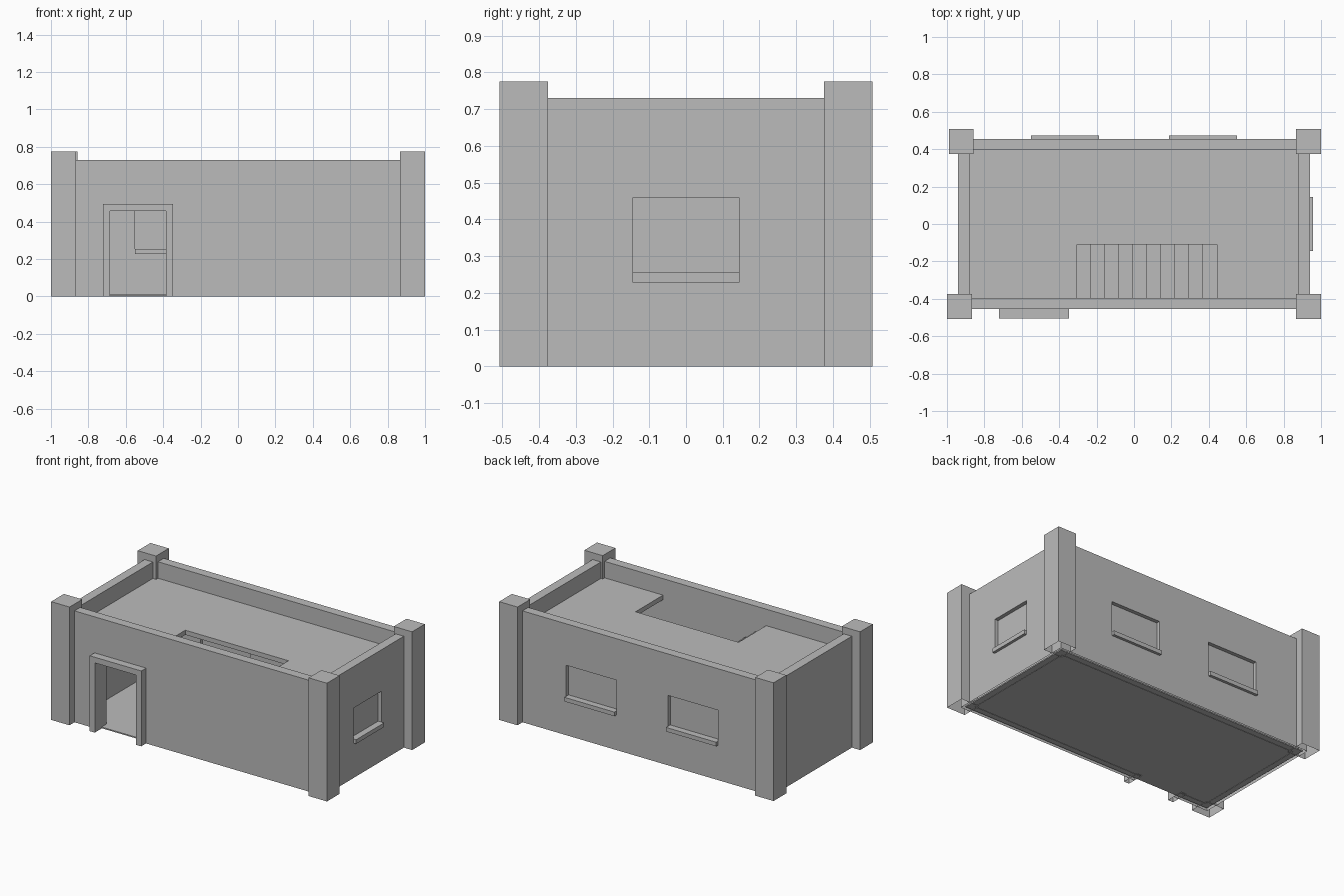
import bpy
import bmesh

cube = bpy.data.objects.get("Cube")
if cube:
    bpy.data.objects.remove(cube)

grey = bpy.data.materials.new("plain grey")
grey.use_nodes = True
grey.diffuse_color = (0.5, 0.5, 0.5, 1)
grey.node_tree.nodes["Principled BSDF"].inputs["Base Color"].default_value = (0.5, 0.5, 0.5, 1)


def box(name, x, y, z, open_bottom=False):
    """Box from (min, max) ranges on each axis."""
    bm = bmesh.new()
    bmesh.ops.create_cube(bm, size=1)
    for v in bm.verts:
        v.co = [r[0] if c < 0 else r[1] for c, r in zip(v.co, (x, y, z))]
    if open_bottom:
        drop_bottom(bm, z[0])
    mesh = bpy.data.meshes.new(name)
    bm.to_mesh(mesh)
    bm.free()
    mesh.materials.append(grey)
    obj = bpy.data.objects.new(name, mesh)
    bpy.context.collection.objects.link(obj)
    return obj


def drop_bottom(bm, level):
    bm.normal_update()
    faces = [f for f in bm.faces
             if f.normal.z < -0.9 and abs(f.calc_center_median().z - level) < 0.002]
    bmesh.ops.delete(bm, geom=faces, context='FACES')


def cut(obj, *ranges):
    """Subtract boxes, bake the result and remove the cutters."""
    cutters = []
    for r in ranges:
        cutter = box("cutter", *r)
        cutter.hide_render = True
        mod = obj.modifiers.new("cut", 'BOOLEAN')
        mod.operation = 'DIFFERENCE'
        mod.solver = 'EXACT'
        mod.object = cutter
        cutters.append(cutter)
    bpy.context.view_layer.update()
    graph = bpy.context.evaluated_depsgraph_get()
    mesh = bpy.data.meshes.new_from_object(obj.evaluated_get(graph))
    obj.modifiers.clear()
    obj.data = mesh
    for cutter in cutters:
        bpy.data.objects.remove(cutter)


# Main dimensions
WALL_X, WALL_Y = 0.94, 0.455
THICK = 0.06
IN_X, IN_Y = WALL_X - THICK, WALL_Y - THICK
WALL_TOP, ROOF, SLAB = 0.73, 0.622, 0.03
SILL_Z, WIN_Z = (0.228, 0.255), (0.228, 0.458)
DOOR_X, DOOR_TOP = (-0.685, -0.385), 0.457
FRAME = 0.037
STAIR_X, STAIR_Y = (-0.305, 0.443), (-IN_Y, -0.11)
BACK_WINDOWS = {"right": (-0.55, -0.187), "left": (0.187, 0.55)}
SIDE_WINDOW = (-0.145, 0.145)

# Four walls with door and window openings
walls = box("walls", (-WALL_X, WALL_X), (-WALL_Y, WALL_Y), (0, WALL_TOP))
cut(walls,
    ((-IN_X, IN_X), (-IN_Y, IN_Y), (-0.1, 1)),
    (DOOR_X, (-0.6, -0.3), (-0.1, DOOR_TOP)),
    *[(x, (0.3, 0.6), WIN_Z) for x in BACK_WINDOWS.values()],
    ((0.8, 1.1), SIDE_WINDOW, WIN_Z))
bm = bmesh.new()
bm.from_mesh(walls.data)
drop_bottom(bm, 0)
bm.to_mesh(walls.data)
bm.free()

# Ground floor and roof slab with the stair opening
box("floor", (-0.92, 0.92), (-0.435, 0.435), (0.002, 0.01))
roof = box("roof", (-IN_X, IN_X), (-IN_Y, IN_Y), (ROOF - SLAB, ROOF))
cut(roof, (STAIR_X, (-0.42, STAIR_Y[1]), (0.5, 0.8)))

# Corner posts
for front, ys in (("front", (-0.507, -0.375)), ("back", (0.375, 0.507))):
    for side, xs in (("right", (-1, -0.867)), ("left", (0.867, 1))):
        shift = 0.01 if (front, side) == ("back", "right") else 0
        box(f"{front}_{side}_post", [v + shift for v in xs], ys, (0, 0.775), True)

# Door frame: one arch through the wall
frame_x = (DOOR_X[0] - FRAME, DOOR_X[1] + FRAME)
frame = box("door_frame", frame_x, (-0.505, -0.385), (0, DOOR_TOP + FRAME))
cut(frame, (DOOR_X, (-0.6, -0.3), (-0.1, DOOR_TOP)))
bm = bmesh.new()
bm.from_mesh(frame.data)
drop_bottom(bm, 0)
bm.to_mesh(frame.data)
bm.free()

# Window panes and sills
LIP = 0.018
PANE = 0.01


def span(outer):
    """Depth ranges of a sill and a pane in a wall with this outer face."""
    middle = outer - THICK / 2
    return (outer - THICK - LIP, outer + LIP), (middle - PANE / 2, middle + PANE / 2)


sill, pane = span(WALL_Y)
for side, xs in BACK_WINDOWS.items():
    box(f"back_{side}_sill", xs, sill, SILL_Z)
    box(f"back_{side}_pane", xs, pane, (SILL_Z[1], WIN_Z[1]))
sill, pane = span(WALL_X)
box("side_sill", sill, SIDE_WINDOW, SILL_Z)
box("side_pane", pane, SIDE_WINDOW, (SILL_Z[1], WIN_Z[1]))

# Stairs climbing towards the right side, made from one stepped profile
STEPS = 10
run = (STAIR_X[1] - STAIR_X[0]) / STEPS
rise = ROOF / (STEPS + 1)
profile = [(STAIR_X[0], 0.01), (STAIR_X[1], 0.01)]
for i in range(STEPS):
    height = rise * (i + 1)
    profile += [(STAIR_X[1] - run * i, height), (STAIR_X[1] - run * (i + 1), height)]
bm = bmesh.new()
face = bm.faces.new([bm.verts.new((x, STAIR_Y[0], z)) for x, z in profile])
side = bmesh.ops.extrude_face_region(bm, geom=[face])
moved = [g for g in side["geom"] if isinstance(g, bmesh.types.BMVert)]
bmesh.ops.translate(bm, verts=moved, vec=(0, STAIR_Y[1] - STAIR_Y[0], 0))
bmesh.ops.recalc_face_normals(bm, faces=bm.faces)
mesh = bpy.data.meshes.new("stairs")
bm.to_mesh(mesh)
bm.free()
mesh.materials.append(grey)
bpy.context.collection.objects.link(bpy.data.objects.new("stairs", mesh))
